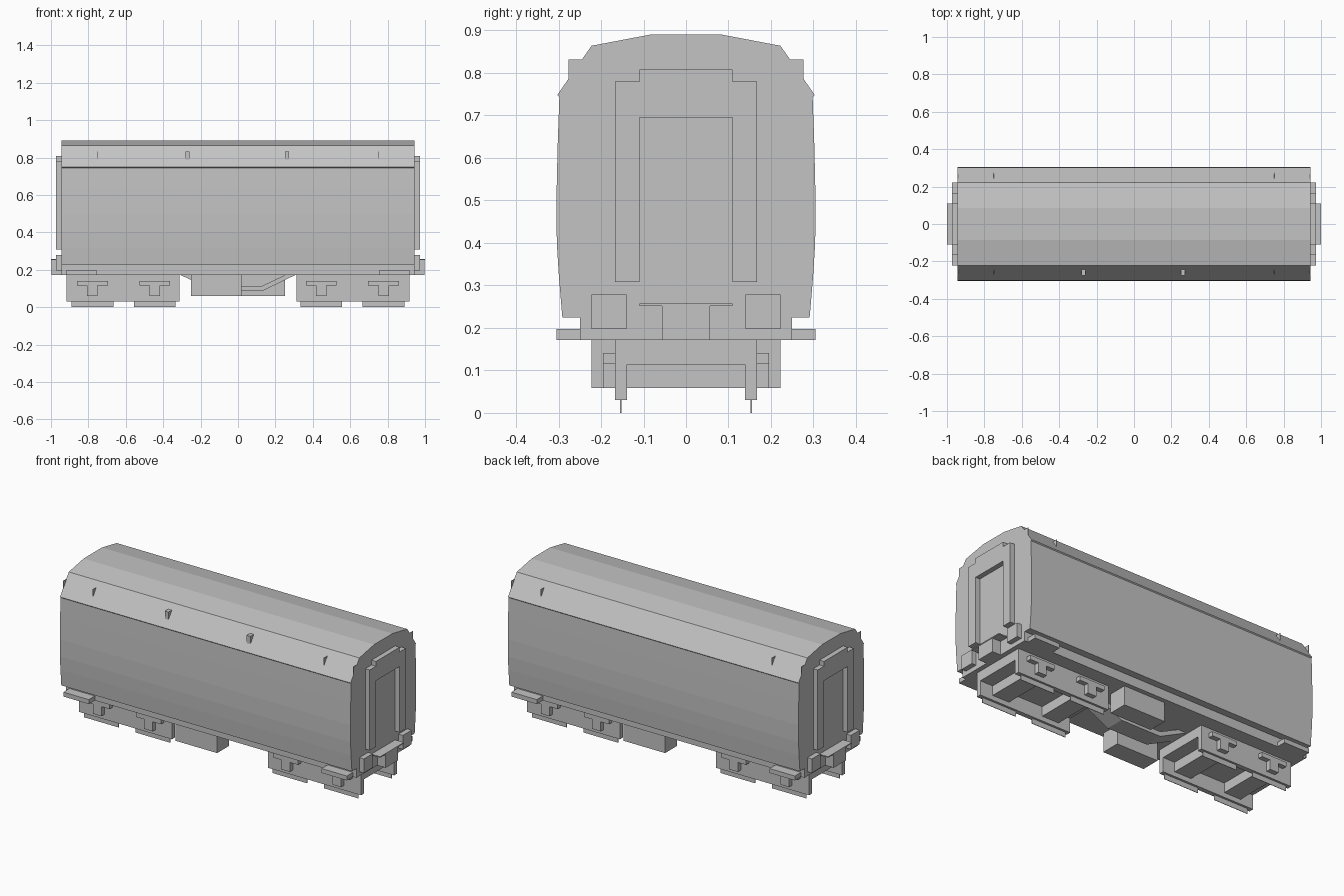
import bpy, bmesh

cube = bpy.data.objects.get("Cube")
if cube:
    bpy.data.objects.remove(cube, do_unlink=True)

grey = bpy.data.materials.new("plain grey")
grey.use_nodes = True
grey.diffuse_color = (0.55, 0.55, 0.55, 1)
grey.node_tree.nodes["Principled BSDF"].inputs["Base Color"].default_value = grey.diffuse_color


def prism(name, outline, lo, hi, axis="x"):
    """Extrude an outline from lo to hi along x (points y, z) or y (points x, z)."""
    bm = bmesh.new()
    place = (lambda p, d: (d, p[0], p[1])) if axis == "x" else (lambda p, d: (p[0], d, p[1]))
    face = bm.faces.new([bm.verts.new(place(p, lo)) for p in outline])
    out = bmesh.ops.extrude_face_region(bm, geom=[face])
    move = (hi - lo, 0, 0) if axis == "x" else (0, hi - lo, 0)
    bmesh.ops.translate(bm, vec=move, verts=[v for v in out["geom"] if isinstance(v, bmesh.types.BMVert)])
    bmesh.ops.recalc_face_normals(bm, faces=bm.faces)
    mesh = bpy.data.meshes.new(name)
    bm.to_mesh(mesh)
    bm.free()
    mesh.materials.append(grey)
    obj = bpy.data.objects.new(name, mesh)
    bpy.context.collection.objects.link(obj)
    return obj


def box(name, x, y, z):
    x, y, z = sorted(x), sorted(y), sorted(z)
    return prism(name, [(y[0], z[0]), (y[1], z[0]), (y[1], z[1]), (y[0], z[1])], x[0], x[1])


def mirrored(points):
    return points + [(-a, b) for a, b in reversed(points)]


def span(sign, a, b):
    return (sign * a, sign * b)


# Carriage body with bulged sides and faceted roof
half = [(0.291, 0.225), (0.299, 0.32), (0.304, 0.40), (0.305, 0.50), (0.302, 0.63),
        (0.298, 0.743), (0.303, 0.748), (0.225, 0.86), (0.222, 0.864), (0.085, 0.89)]
prism("body", mirrored(half), -0.943, 0.943)
box("underframe", (-0.943, 0.943), (-0.249, 0.249), (0.171, 0.228))

# Fins and vents on the sloping roof edge
for side in (-1, 1):
    wedge = [(side * 0.24, 0.832), (side * 0.276, 0.832), (side * 0.276, 0.784)]
    for x in (-0.942, -0.75, 0.75, 0.942):
        prism("roof_fin", wedge, x - 0.001, x + 0.001)
    if side < 0:
        for x in (-0.27, 0.262):
            prism("roof_vent", wedge, x - 0.012, x + 0.012)

# End details: gangway frame, coupling and buffers
gangway = mirrored([(0.11, 0.695), (0.11, 0.308), (0.167, 0.308),
                    (0.167, 0.78), (0.11, 0.78), (0.11, 0.808)])
for end in (-1, 1):
    prism("gangway_frame", gangway, end * 0.94, end * 0.972)
    box("coupling", span(end, 0.94, 0.998), (-0.056, 0.056), (0.171, 0.252))
    box("coupling_plate", span(end, 0.94, 1.0), (-0.11, 0.11), (0.251, 0.257))
    for side in (-1, 1):
        box("buffer", span(end, 0.94, 0.972), span(side, 0.14, 0.222), (0.197, 0.279))
        box("step", span(end, 0.755, 0.92), span(side, 0.245, 0.305), (0.171, 0.197))

# Bogies
for end in (-1, 1):
    box("bogie_deck", span(end, 0.312, 0.916), (-0.14, 0.14), (0.114, 0.171))
    for side in (-1, 1):
        box("bogie_side", span(end, 0.312, 0.916), span(side, 0.139, 0.167), (0.03, 0.172))
    for axle in (0.445, 0.778):
        box("axle_beam", span(end, axle - 0.055, axle + 0.055), (-0.14, 0.14), (0.058, 0.115))
        for side in (-1, 1):
            box("wheel_edge", span(end, axle - 0.112, axle + 0.112), span(side, 0.152, 0.155), (0.0, 0.035))
            box("spring_bar", span(end, axle - 0.082, axle + 0.082), span(side, 0.166, 0.195), (0.115, 0.141))
            box("spring_stem", span(end, axle - 0.028, axle + 0.028), span(side, 0.166, 0.195), (0.059, 0.116))

# Equipment boxes hung diagonally opposite, with a central truss
for side in (-1, 1):
    box("equipment_box", span(side, -0.02, 0.25), span(side, 0.11, 0.222), (0.059, 0.172))
truss = mirrored([(0.305, 0.171), (0.13, 0.086)]) + [(-0.25, 0.171), (-0.13, 0.114), (0.13, 0.114), (0.25, 0.171)]
prism("truss", truss, -0.055, 0.055, "y")
